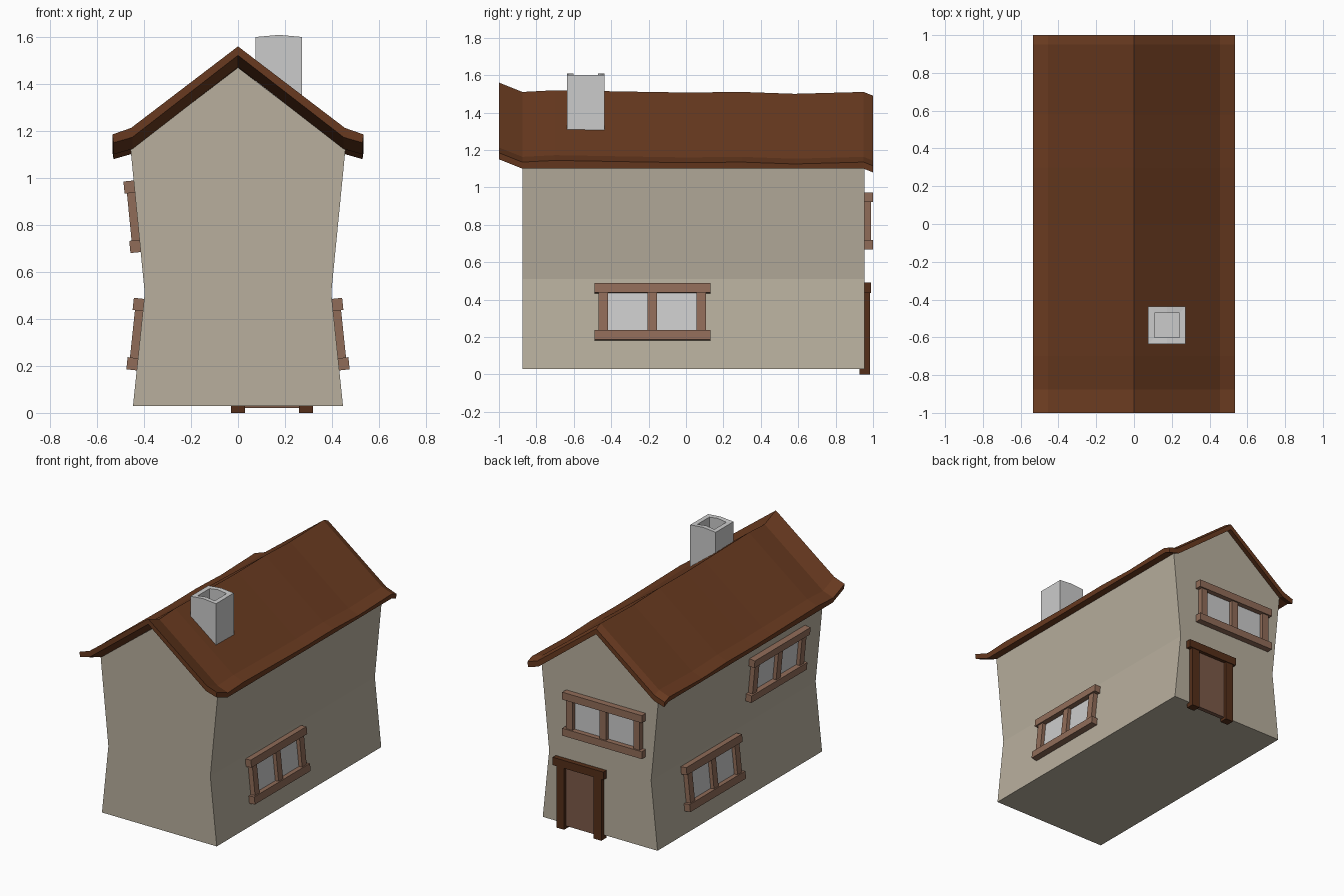
import bpy, bmesh
from math import radians
from mathutils import Matrix, Vector

if "Cube" in bpy.data.objects:
    bpy.data.objects.remove(bpy.data.objects["Cube"])


def material(name, rgb):
    m = bpy.data.materials.new(name)
    m.diffuse_color = (*rgb, 1)
    m.use_nodes = True
    m.node_tree.nodes["Principled BSDF"].inputs["Base Color"].default_value = m.diffuse_color
    return m


PLASTER = material("plaster", (0.48, 0.43, 0.34))
ROOF = material("roof_brown", (0.14, 0.042, 0.014))
FRAME = material("window_wood", (0.28, 0.15, 0.098))
DARK = material("dark_wood", (0.09, 0.028, 0.010))
DOOR = material("door_wood", (0.20, 0.10, 0.065))


def finish(bm, name, mat=None, matrix=Matrix()):
    bmesh.ops.recalc_face_normals(bm, faces=bm.faces)
    me = bpy.data.meshes.new(name)
    bm.to_mesh(me)
    bm.free()
    ob = bpy.data.objects.new(name, me)
    bpy.context.collection.objects.link(ob)
    ob.matrix_world = matrix
    if mat:
        me.materials.append(mat)
    return ob


def loft(name, sections, mat):
    """Skin a list of equal-length closed sections and cap both ends."""
    bm = bmesh.new()
    rings = [[bm.verts.new(p) for p in s] for s in sections]
    n = len(rings[0])
    for a, b in zip(rings, rings[1:]):
        for i in range(n):
            j = (i + 1) % n
            bm.faces.new((a[i], a[j], b[j], b[i]))
    bm.faces.new(rings[0])
    bm.faces.new(rings[-1])
    return finish(bm, name, mat)


def boxes(name, spans, mat=None, matrix=Matrix()):
    """One object made of boxes given as (x0, x1, y0, y1, z0, z1)."""
    bm = bmesh.new()
    for x0, x1, y0, y1, z0, z1 in spans:
        m = Matrix.Translation(((x0 + x1) / 2, (y0 + y1) / 2, (z0 + z1) / 2))
        m = m @ Matrix.Diagonal((x1 - x0, y1 - y0, z1 - z0, 1))
        bmesh.ops.create_cube(bm, size=1, matrix=m)
    return finish(bm, name, mat, matrix)


def mirror(half):
    """Full profile from a right half, skipping points on the axis."""
    return half + [(-x, z) for x, z in reversed(half) if x > 0]


# Walls: pinched waist and gable
wall = [(0.447, 0.03), (0.397, 0.51), (0.457, 1.12), (0, 1.47)]
wall = wall + [(-x, z) for x, z in reversed(wall[:3])]
loft("walls", [[(x, y, z) for x, z in wall] for y in (-0.875, 0.955)], PLASTER)

# Roof: flared eaves, upturned front, slightly wavy top
top = [(-0.535, 1.135), (-0.455, 1.163), (0, 1.51), (0.455, 1.163), (0.535, 1.135)]
under = [(0.53, 1.10), (0.45, 1.123), (0, 1.472), (-0.45, 1.123), (-0.53, 1.10)]
stations = [(-1, .05, .05), (-.875, 0, 0), (-.7, .009, 0), (-.2, 0, 0), (0, -.003, 0),
            (.3, 0, 0), (.58, -.01, 0), (.95, 0, 0), (1, -.02, -.02)]
loft("roof", [[(x, y, z + t) for x, z in top] + [(x, y, z + u) for x, z in under]
              for y, t, u in stations], ROOF)

# Chimney: hollow square stack with arched front and back rims
bm = bmesh.new()
cx, cy = 0.174, -0.536


def ring(r, z, arch):
    pts = [(-r, -r, 0), (0, -r, arch), (r, -r, 0), (r, r, 0), (0, r, arch), (-r, r, 0)]
    return [bm.verts.new((cx + x, cy + y, z + a)) for x, y, a in pts]


rings = [ring(0.099, 1.25, 0), ring(0.099, 1.60, .009), ring(0.066, 1.60, .009), ring(0.066, 1.48, 0)]
for a, b in zip(rings, rings[1:]):
    for i in range(6):
        j = (i + 1) % 6
        bm.faces.new((a[i], a[j], b[j], b[i]))
bm.faces.new(rings[0])
bm.faces.new(rings[-1])
finish(bm, "chimney")


# Windows: two rails, three posts and two panes, leaning with the wall
def window(name, loc, yaw, tilt=0):
    m = (Matrix.Translation(Vector(loc)) @ Matrix.Rotation(radians(yaw), 4, 'Z')
         @ Matrix.Rotation(radians(tilt), 4, 'X'))
    rails = [(-.31, .31, -.044, .01, z, z + .052) for z in (-.153, .101)]
    posts = [(x - .025, x + .025, -.034, .01, -.105, .105) for x in (-.262, 0, .262)]
    boxes(name + "_frame", rails + posts, FRAME, m)
    boxes(name + "_panes", [(-.24, -.02, -.008, .005, -.105, .105),
                            (.02, .24, -.008, .005, -.105, .105)], None, m)


window("right_window", (0.4155, -0.18, 0.333), 90, -6)
window("left_lower_window", (-0.4155, 0.32, 0.333), -90, -6)
window("left_upper_window", (-0.429, -0.38, 0.837), -90, 5.6)
window("back_window", (-0.045, 0.955, 0.82), 180)

# Door at the back
boxes("door_posts", [(x, x + .06, .928, .985, 0, .44) for x in (-.03, .26)], DARK)
boxes("door_lintel", [(-.05, .345, .945, .99, .435, .49)], DARK)
boxes("door", [(.02, .27, .935, .965, .02, .44)], DOOR)
